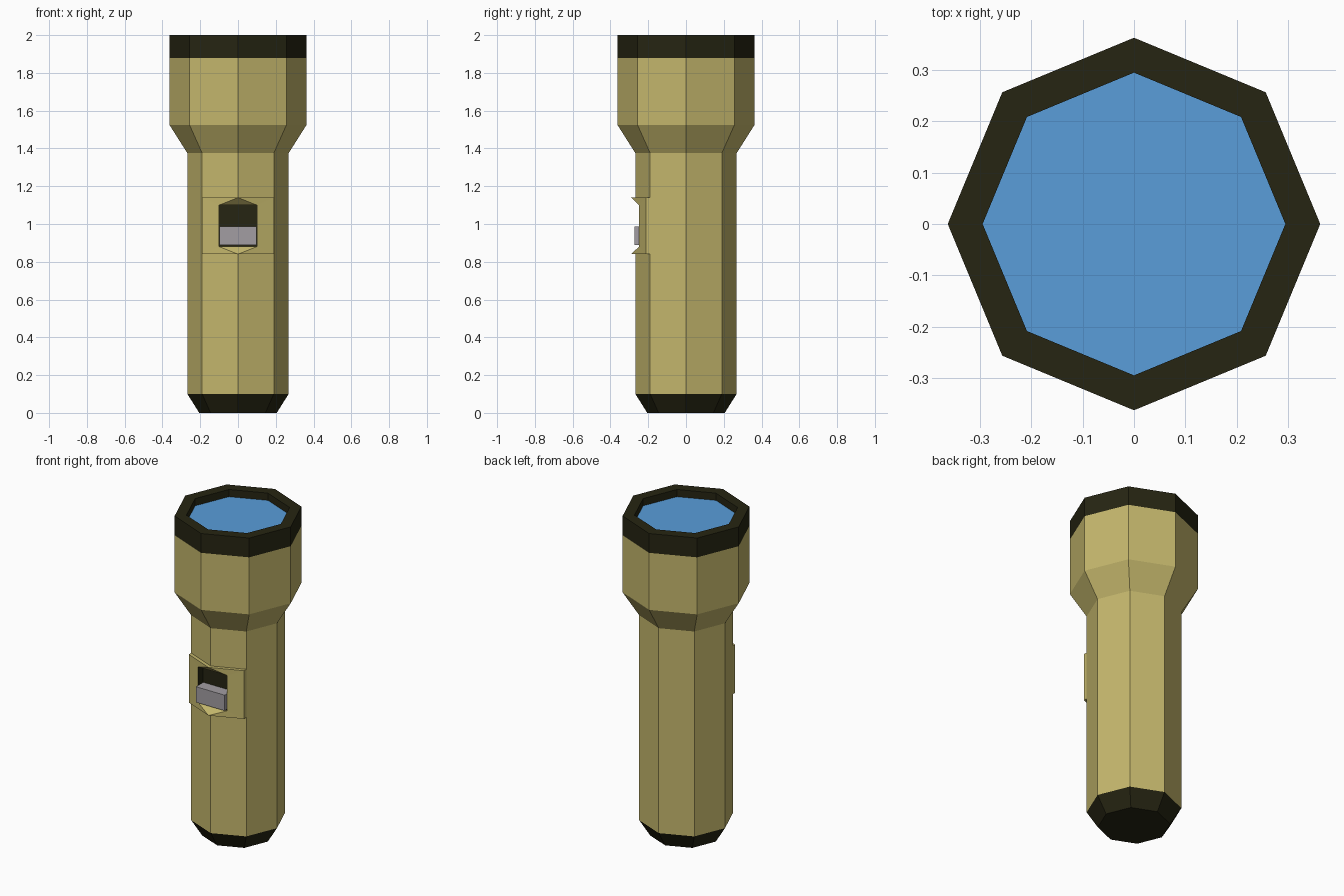
import bpy
import math

if "Cube" in bpy.data.objects:
    bpy.data.objects.remove(bpy.data.objects["Cube"])


def material(name, rgb):
    m = bpy.data.materials.new(name)
    m.diffuse_color = (*rgb, 1)
    m.use_nodes = True
    m.node_tree.nodes["Principled BSDF"].inputs["Base Color"].default_value = m.diffuse_color
    return m


TAN = material("tan", (0.55, 0.47, 0.15))
DARK = material("dark_olive", (0.019, 0.018, 0.006))
BLUE = material("lens_blue", (0.10, 0.34, 0.70))
GREY = material("switch_grey", (0.36, 0.34, 0.36))


def add_object(name, verts, faces, mats, dark_from=None):
    me = bpy.data.meshes.new(name)
    me.from_pydata(verts, [], faces)
    for m in mats:
        me.materials.append(m)
    if dark_from is not None:
        for p in me.polygons:
            p.material_index = int(p.index >= dark_from)
    ob = bpy.data.objects.new(name, me)
    bpy.context.collection.objects.link(ob)
    return ob


def lathe(name, profile, mat, cap_bottom=False, cap_top=False, skip=()):
    """Eight-sided turned part; skip holds (ring, side) faces left open."""
    n = 8
    verts = [(r * math.cos(k * math.tau / n), r * math.sin(k * math.tau / n), z)
             for r, z in profile for k in range(n)]
    faces = []
    for j in range(len(profile) - 1):
        for k in range(n):
            if (j, k) not in skip:
                a, b = j * n + k, j * n + (k + 1) % n
                faces.append((a, b, b + n, a + n))
    if cap_bottom:
        faces.append(tuple(reversed(range(n))))
    if cap_top:
        faces.append(tuple(range(len(verts) - n, len(verts))))
    return add_object(name, verts, faces, [mat])


R = 0.268            # handle radius
LO, HI = 0.84, 1.14  # switch housing height range

# Turned parts: end cap, handle with flared head, bezel ring, lens
lathe("end_cap", [(0.205, 0), (R, 0.10)], DARK, cap_bottom=True)
lathe("handle_and_head",
      [(R, 0.10), (R, LO), (R, HI), (R, 1.375), (0.363, 1.525), (0.363, 1.88)],
      TAN, skip={(1, 5), (1, 6)})
lathe("bezel", [(0.363, 1.88), (0.363, 2.0), (0.295, 2.0), (0.295, 1.955)], DARK)
lathe("lens", [(0.295, 1.955)], BLUE, cap_top=True)

# Switch housing: raised frame sloping in to a dark slot
s = R * math.sqrt(0.5)
rim = [(-s, LO), (0, LO), (s, LO), (s, HI), (0, HI), (-s, HI)]
slot = [(-0.1, 0.88), (0.1, 0.88), (0.1, 1.10), (-0.1, 1.10)]
wall = [(x, -s if x else -R, z) for x, z in rim]
outer = [(x, y - 0.023, z) for x, y, z in wall]
inner = [(x, -0.249, z) for x, z in slot]
deep = [(x, -0.20, z) for x, z in slot]
O, W, I, D = range(0, 6), range(6, 12), range(12, 16), range(16, 20)
faces = [(O[i], W[i], W[(i + 1) % 6], O[(i + 1) % 6]) for i in range(6)]
faces += [(O[0], O[1], I[0]), (O[1], I[1], I[0]), (O[1], O[2], I[1]),
          (O[2], O[3], I[2], I[1]),
          (O[3], O[4], I[2]), (O[4], I[3], I[2]), (O[4], O[5], I[3]),
          (O[5], O[0], I[0], I[3])]
tan_count = len(faces)
faces += [(I[i], I[(i + 1) % 4], D[(i + 1) % 4], D[i]) for i in range(4)]
faces.append(tuple(D))
add_object("switch_housing", outer + wall + inner + deep, faces,
           [TAN, DARK], dark_from=tan_count)

# Sliding switch
bpy.ops.mesh.primitive_cube_add(size=1, location=(0, -0.236, 0.9375))
switch = bpy.context.object
switch.name = "switch"
switch.scale = (0.196, 0.072, 0.097)
switch.data.materials.append(GREY)
